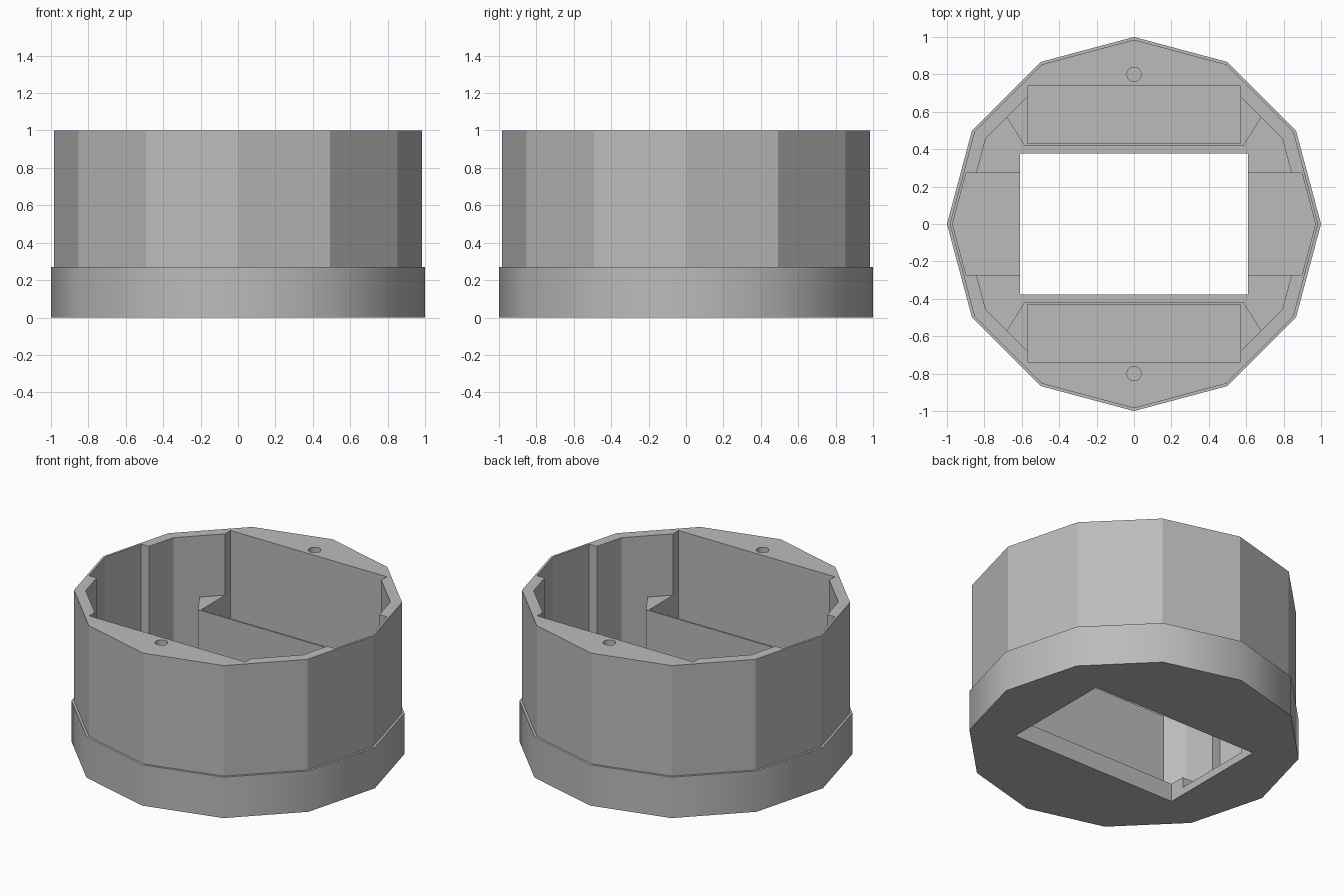
import bpy, bmesh
from math import cos, sin, radians

cube = bpy.data.objects.get("Cube")
if cube:
    bpy.data.objects.remove(cube, do_unlink=True)

SIDES = 12
RIM_Z = 1.0
OPEN_Z = 1.2        # cutters rise past the rim
SHELF_Z = 0.595
FLOOR_Z = 0.12
CHANNEL_Z = 0.05
STEP_Z = 0.27


def ring(radius, n=SIDES, cx=0, cy=0):
    return [(cx + radius * cos(radians(360 * i / n)),
             cy + radius * sin(radians(360 * i / n))) for i in range(n)]


def mirror_quarter(pts):
    """Outline from its first-quadrant points, ordered from the x axis round."""
    out = list(pts)
    out += [(-x, y) for x, y in reversed(pts)]
    out += [(-x, -y) for x, y in pts if y > 0]
    out += [(x, -y) for x, y in reversed(pts) if y > 0]
    return out


def loft(name, layers):
    """Closed solid through a stack of (outline, z) layers."""
    bm = bmesh.new()
    loops = [[bm.verts.new((x, y, z)) for x, y in pts] for pts, z in layers]
    for low, high in zip(loops, loops[1:]):
        n = len(low)
        for i in range(n):
            j = (i + 1) % n
            bm.faces.new((low[i], low[j], high[j], high[i]))
    bm.faces.new(loops[0][::-1])
    bm.faces.new(loops[-1])
    bmesh.ops.recalc_face_normals(bm, faces=bm.faces)
    mesh = bpy.data.meshes.new(name)
    bm.to_mesh(mesh)
    bm.free()
    obj = bpy.data.objects.new(name, mesh)
    bpy.context.collection.objects.link(obj)
    return obj


def rect(x0, x1, y0, y1):
    return [(x0, y0), (x1, y0), (x1, y1), (x0, y1)]


def cut(body, outline, z0, z1=OPEN_Z):
    cutter = loft("cutter", [(outline, z0), (outline, z1)])
    cutter.hide_render = True
    mod = body.modifiers.new("cut", 'BOOLEAN')
    mod.operation = 'DIFFERENCE'
    mod.solver = 'EXACT'
    mod.object = cutter
    bpy.context.view_layer.objects.active = body
    bpy.ops.object.modifier_apply(modifier=mod.name)
    mesh = cutter.data
    bpy.data.objects.remove(cutter, do_unlink=True)
    bpy.data.meshes.remove(mesh)


# Twelve-sided body with a slightly wider foot
foot, wall = ring(1.0), ring(0.985)
body = loft("housing_body", [(foot, 0), (foot, STEP_Z), (wall, STEP_Z), (wall, RIM_Z)])

# Main cavity above the corner shelves
inner = 0.915
corner = (inner * cos(radians(30)), inner * sin(radians(30)))
diagonal = sum(corner)
pocket_x, pocket_y = 0.57, 0.737
cut(body, mirror_quarter([(inner, 0), corner, (pocket_x, diagonal - pocket_x),
                          (pocket_x, pocket_y)]), SHELF_Z)

# Narrower cavity below the shelves
cut(body, mirror_quarter([(inner, 0), corner, (0.68, diagonal - 0.68),
                          (0.585, 0.418)]), FLOOR_Z)

# Cross channel with deeper floor and pointed ends
cut(body, mirror_quarter([(0.97, 0), (0.898, 0.272)]), CHANNEL_Z)

# Rectangular opening through the floor
cut(body, rect(-0.61, 0.61, -0.378, 0.378), -0.1)

# Front and back pockets behind thin lips, and the screw holes in the rim
for side in (-1, 1):
    ys = sorted((side * 0.43, side * pocket_y))
    cut(body, rect(-pocket_x, pocket_x, *ys), FLOOR_Z)
    cut(body, ring(0.038, 24, 0, side * 0.8), 0.6)

# Soft shading round the foot only
for face in body.data.polygons:
    c = face.center
    face.use_smooth = c.z < STEP_Z - 0.01 and abs(face.normal.z) < 0.1 and c.xy.length > 0.955

# Single grey finish
grey = bpy.data.materials.new("plain_grey")
grey.use_nodes = True
colour = (0.5, 0.5, 0.5, 1)
grey.diffuse_color = colour
grey.node_tree.nodes["Principled BSDF"].inputs["Base Color"].default_value = colour
body.data.materials.clear()
body.data.materials.append(grey)
